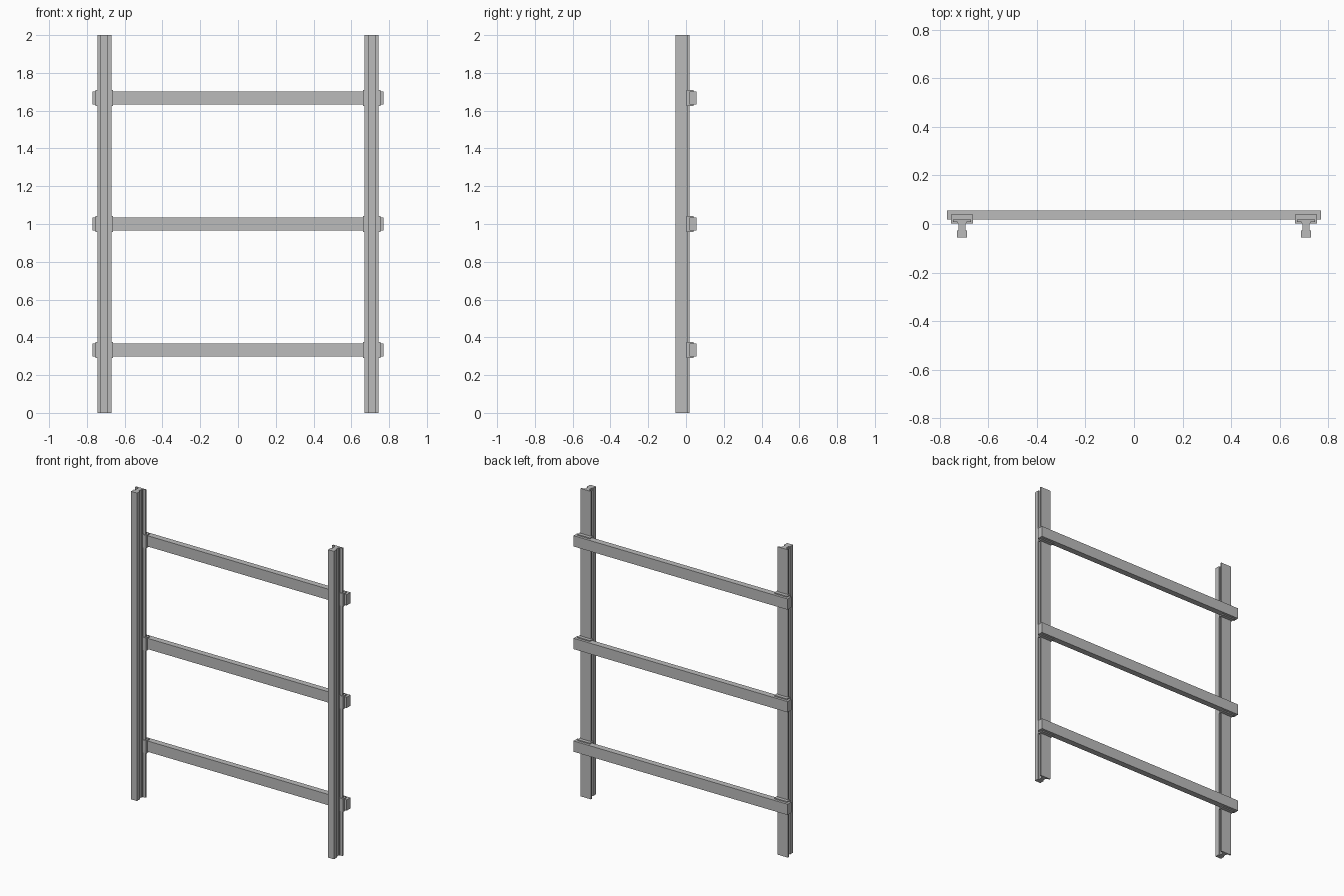
import bpy, bmesh

if "Cube" in bpy.data.objects:
    bpy.data.objects.remove(bpy.data.objects["Cube"])

steel = bpy.data.materials.new("steel_grey")
steel.diffuse_color = (0.5, 0.5, 0.5, 1)
steel.use_nodes = True
steel.node_tree.nodes["Principled BSDF"].inputs["Base Color"].default_value = steel.diffuse_color

POST_X = 0.708
RUNG_Z = (1 / 3, 1.0, 5 / 3)


def finish(bm, name):
    bmesh.ops.recalc_face_normals(bm, faces=bm.faces[:])
    mesh = bpy.data.meshes.new(name)
    bm.to_mesh(mesh)
    bm.free()
    mesh.materials.append(steel)
    obj = bpy.data.objects.new(name, mesh)
    bpy.context.collection.objects.link(obj)
    return obj


def box(name, x, y, z):
    """Box from (min, max) pairs."""
    bm = bmesh.new()
    bmesh.ops.create_cube(bm, size=1)
    for v in bm.verts:
        v.co = [r[0] if c < 0 else r[1] for c, r in zip(v.co, (x, y, z))]
    return finish(bm, name)


def extrude_profile(name, half, cx, z0, z1):
    """Extrude a left-right symmetric plan profile upward."""
    outline = half + [(-x, y) for x, y in reversed(half)]
    bm = bmesh.new()
    face = bm.faces.new([bm.verts.new((cx + x, y, z0)) for x, y in outline])
    new = bmesh.ops.extrude_face_region(bm, geom=[face])["geom"]
    bmesh.ops.translate(bm, vec=(0, 0, z1 - z0),
                        verts=[g for g in new if isinstance(g, bmesh.types.BMVert)])
    return finish(bm, name)


# Plan of a post: square head, narrow web, stepped root and wide back flange
post_half = [(0.021, -0.0565), (0.021, -0.026), (0.0135, -0.026),
             (0.0135, 0.002), (0.018, 0.002), (0.018, 0.009),
             (0.037, 0.009), (0.037, 0.0175)]
# Plan of a clip: side lips hooked round the flange, solid back
clip_half = [(0.0185, 0.0172), (0.0185, 0.003), (0.0455, 0.003), (0.0455, 0.040)]

for side, s in (("left", -1), ("right", 1)):
    extrude_profile(f"{side}_post", post_half, s * POST_X, 0, 2)
    for i, z in enumerate(RUNG_Z):
        extrude_profile(f"{side}_clip_{i + 1}", clip_half, s * POST_X,
                        z - 0.042, z + 0.042)

# Cross rails behind the posts
for i, z in enumerate(RUNG_Z):
    box(f"cross_rail_{i + 1}", (-0.769, 0.769), (0.0175, 0.0565),
        (z - 0.035, z + 0.035))
